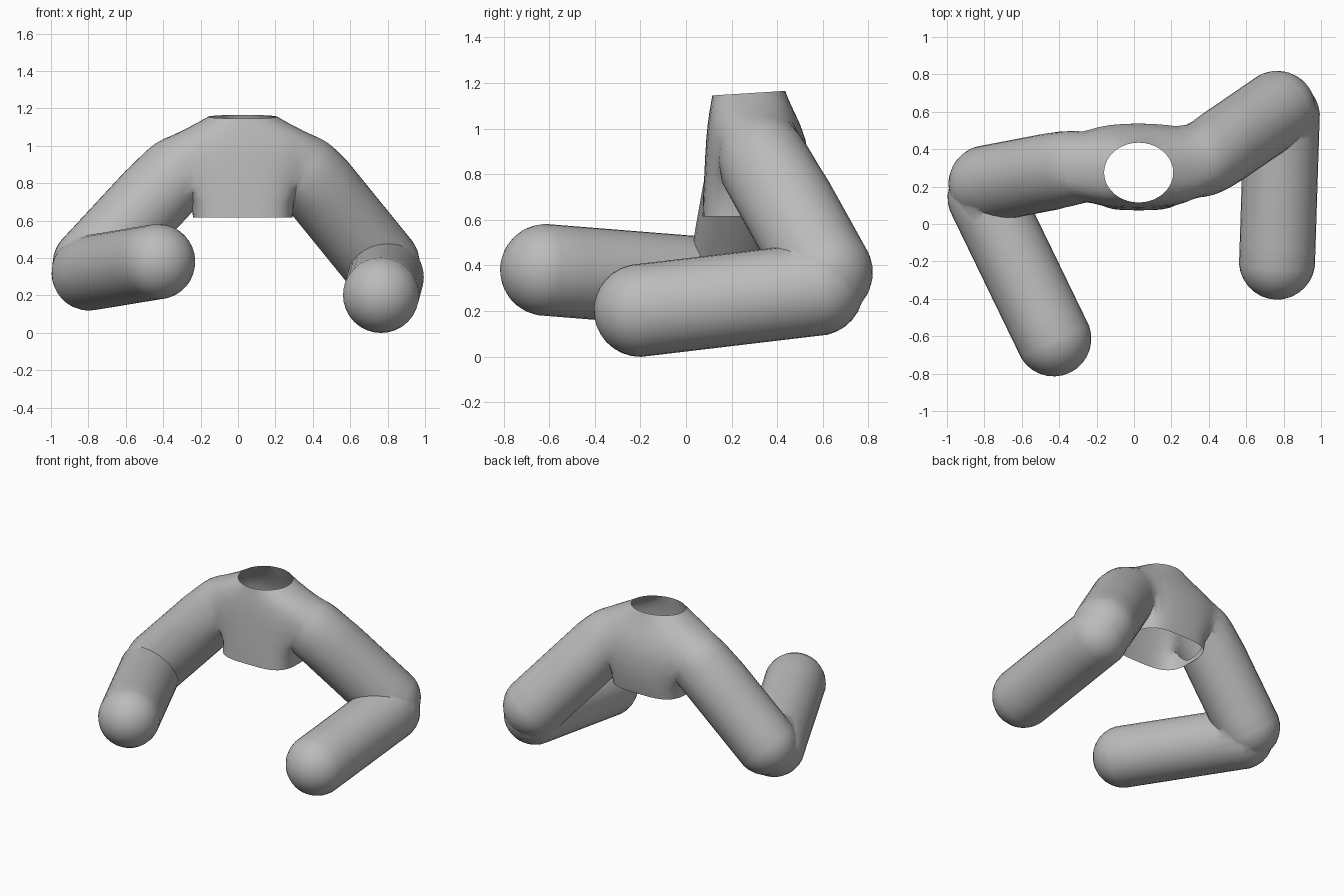
import bpy, bmesh, math
from mathutils import Vector, Matrix

cube = bpy.data.objects.get("Cube")
if cube:
    bpy.data.objects.remove(cube, do_unlink=True)

grey = bpy.data.materials.new("plain grey")
grey.use_nodes = True
grey.diffuse_color = (0.5, 0.5, 0.5, 1)
grey.node_tree.nodes["Principled BSDF"].inputs["Base Color"].default_value = (0.5, 0.5, 0.5, 1)


def add_object(name, bm):
    bmesh.ops.recalc_face_normals(bm, faces=bm.faces)
    mesh = bpy.data.meshes.new(name)
    bm.to_mesh(mesh)
    bm.free()
    mesh.materials.append(grey)
    ob = bpy.data.objects.new(name, mesh)
    bpy.context.collection.objects.link(ob)
    return ob


def capsule(name, start, end, radius):
    """Round-ended limb between two joints."""
    start, end = Vector(start), Vector(end)
    axis = end - start
    bm = bmesh.new()
    bmesh.ops.create_uvsphere(bm, u_segments=32, v_segments=15, radius=radius)
    for v in bm.verts:
        if v.co.z > 0:
            v.co.z += axis.length
    for i in range(1, 8):
        bmesh.ops.bisect_plane(bm, geom=bm.verts[:] + bm.edges[:] + bm.faces[:],
                               plane_co=(0, 0, axis.length * i / 8), plane_no=(0, 0, 1))
    turn = axis.to_track_quat('Z', 'Y').to_matrix().to_4x4()
    bm.transform(Matrix.Translation(start) @ turn)
    return add_object(name, bm)


def torso():
    """Loft of rounded sections: z, x range, y range, squareness."""
    sections = [(0.615, -0.24, 0.29, 0.073, 0.51, 3.4),
                (0.70, -0.25, 0.30, 0.075, 0.53, 3.2),
                (0.79, -0.31, 0.35, 0.078, 0.545, 2.9),
                (0.88, -0.38, 0.42, 0.080, 0.55, 2.7),
                (0.96, -0.41, 0.46, 0.085, 0.535, 2.6),
                (1.03, -0.39, 0.44, 0.092, 0.50, 2.5),
                (1.075, -0.32, 0.37, 0.10, 0.475, 2.3),
                (1.115, -0.225, 0.275, 0.107, 0.455, 2.1),
                (1.155, -0.16, 0.21, 0.115, 0.435, 2)]
    count = 40
    bm = bmesh.new()
    rings = []
    for z, x0, x1, y0, y1, power in sections:
        ring = []
        for i in range(count):
            a = math.tau * i / count
            c, s = math.cos(a), math.sin(a)
            x = math.copysign(abs(c) ** (2 / power), c)
            y = math.copysign(abs(s) ** (2 / power), s)
            tilt = 0.01 * y if z > 1.15 else 0
            ring.append(bm.verts.new(((x0 + x1) / 2 + x * (x1 - x0) / 2,
                                      (y0 + y1) / 2 + y * (y1 - y0) / 2, z + tilt)))
        rings.append(ring)
    for low, high in zip(rings, rings[1:]):
        for i in range(count):
            j = (i + 1) % count
            bm.faces.new((low[i], low[j], high[j], high[i]))
    bm.faces.new(rings[0])
    bm.faces.new(rings[-1])
    return add_object("torso_with_arms", bm)


# Limbs: the forearm starts a little below the end of the upper arm
limbs = [capsule("right_upper_arm", (-0.34, 0.30, 0.845), (-0.785, 0.215, 0.365), 0.207),
         capsule("right_forearm", (-0.795, 0.14, 0.32), (-0.43, -0.613, 0.38), 0.202),
         capsule("left_upper_arm", (0.375, 0.345, 0.85), (0.765, 0.612, 0.37), 0.207),
         capsule("left_forearm", (0.79, 0.575, 0.295), (0.765, -0.20, 0.203), 0.204)]

# Merge limbs into the torso
body = torso()
for limb in limbs:
    mod = body.modifiers.new(limb.name, 'BOOLEAN')
    mod.operation = 'UNION'
    mod.solver = 'EXACT'
    mod.object = limb
merged = bpy.data.meshes.new_from_object(body.evaluated_get(bpy.context.evaluated_depsgraph_get()))
body.modifiers.clear()
body.data = merged
for limb in limbs:
    bpy.data.objects.remove(limb, do_unlink=True)

# Open the neck and waist, then soften the shoulders
bm = bmesh.new()
bm.from_mesh(merged)
bm.normal_update()
caps = []
for f in bm.faces:
    waist = f.normal.z < -0.98 and all(abs(v.co.z - 0.615) < 0.003 for v in f.verts)
    neck = f.normal.z > 0.95 and all(v.co.z > 1.14 for v in f.verts)
    if waist or neck:
        caps.append(f)
bmesh.ops.delete(bm, geom=caps, context='FACES')
bmesh.ops.remove_doubles(bm, verts=bm.verts, dist=0.004)
soft = [v for v in bm.verts if abs(v.co.x) < 0.55 and 0.78 < v.co.z < 1.13]
for _ in range(5):
    bmesh.ops.smooth_vert(bm, verts=soft, factor=0.5, use_axis_x=True, use_axis_y=True, use_axis_z=True)
bm.to_mesh(merged)
bm.free()

bpy.ops.object.select_all(action='DESELECT')
body.select_set(True)
bpy.context.view_layer.objects.active = body
bpy.ops.object.shade_smooth_by_angle(angle=math.radians(50))
